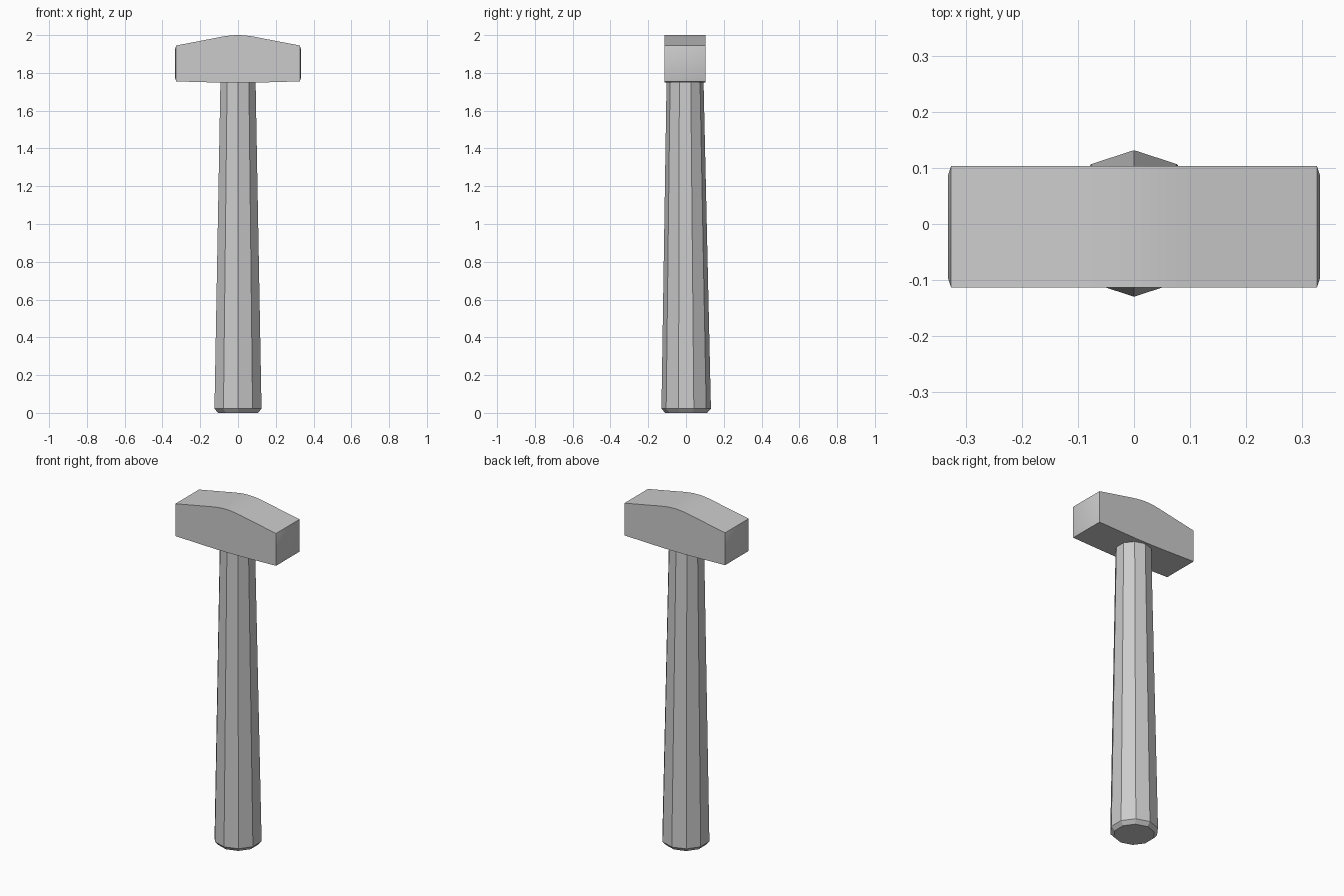
import bpy, bmesh, math

if "Cube" in bpy.data.objects:
    bpy.data.objects.remove(bpy.data.objects["Cube"])


def finish(name, bm):
    bmesh.ops.recalc_face_normals(bm, faces=bm.faces)
    mesh = bpy.data.meshes.new(name)
    bm.to_mesh(mesh)
    bm.free()
    obj = bpy.data.objects.new(name, mesh)
    bpy.context.collection.objects.link(obj)
    return obj


def loft(bm, rings):
    # Skin matching point rings and cap both ends
    loops = [[bm.verts.new(p) for p in ring] for ring in rings]
    for a, b in zip(loops, loops[1:]):
        for i in range(len(a)):
            j = (i + 1) % len(a)
            bm.faces.new((a[i], a[j], b[j], b[i]))
    bm.faces.new(loops[0])
    bm.faces.new(loops[-1])


def decagon(r, y, z):
    return [(r * math.sin(k * math.pi / 5), y - r * math.cos(k * math.pi / 5), z)
            for k in range(10)]


# Tapered ten-sided handle with a chamfered butt, ending inside the head
bm = bmesh.new()
loft(bm, [decagon(0.111, 0.001, 0), decagon(0.131, 0.001, 0.022),
          decagon(0.098, -0.005, 1.75), decagon(0.096, -0.005, 1.82)])
finish("handle", bm)

# Head: rectangular sections along x with a humped top and slightly domed faces
half = [(0.0, 1.748, 2.0), (0.03, 1.748, 1.999), (0.065, 1.748, 1.995),
        (0.10, 1.749, 1.989), (0.15, 1.750, 1.979), (0.327, 1.755, 1.945)]
sections = [(-x, lo, hi, 0) for x, lo, hi in reversed(half[1:])]
sections += [(x, lo, hi, 0) for x, lo, hi in half]
sections = [(-0.333, 1.772, 1.928, 0.018)] + sections + [(0.333, 1.772, 1.928, 0.018)]
bm = bmesh.new()
loft(bm, [[(x, -0.114 + d, lo), (x, 0.104 - d, lo), (x, 0.104 - d, hi), (x, -0.114 + d, hi)]
          for x, lo, hi, d in sections])
head = finish("head", bm)
bpy.context.view_layer.objects.active = head
head.select_set(True)
bpy.ops.object.shade_smooth_by_angle(angle=math.radians(30))
